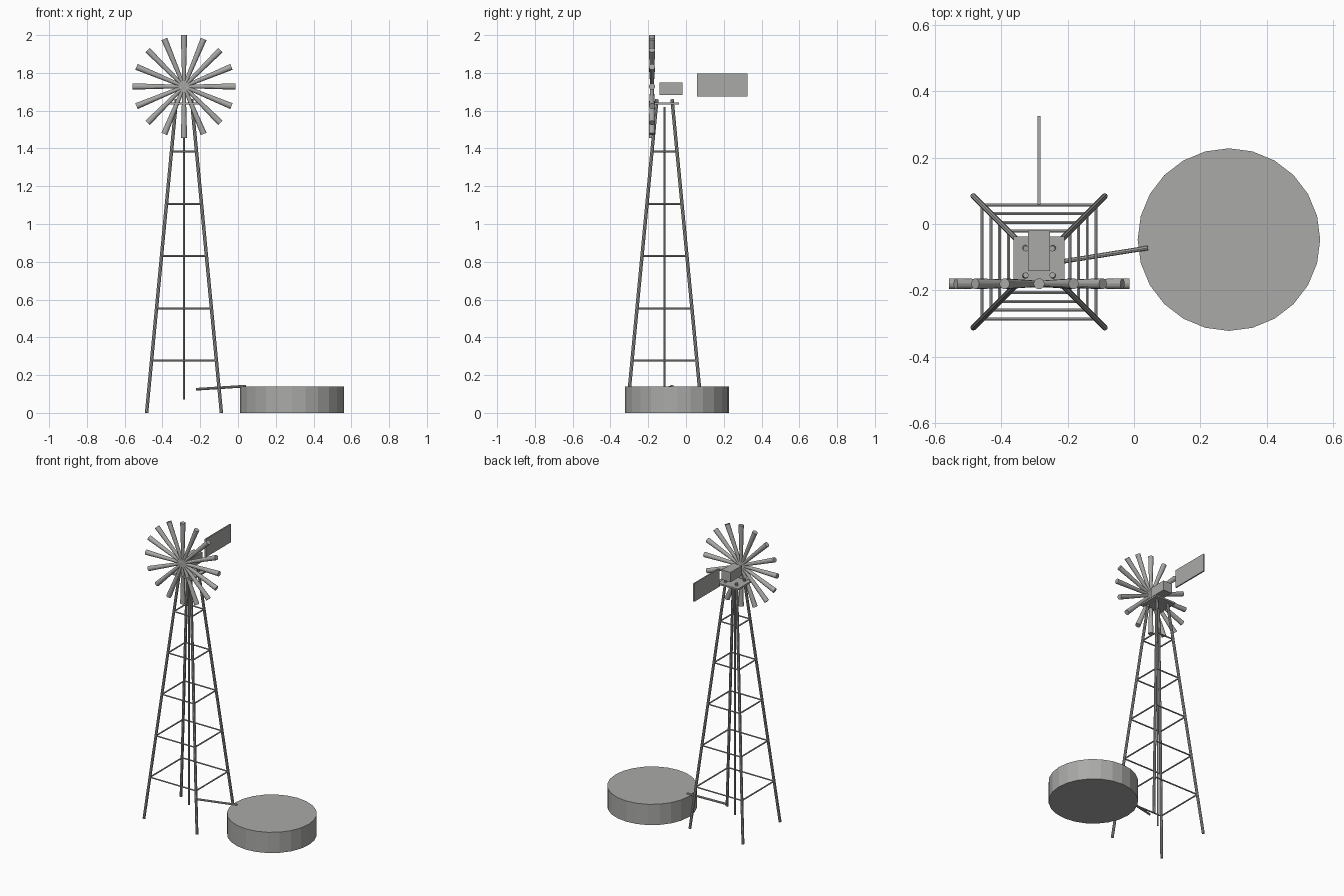
import bpy
import math
from mathutils import Vector

cube = bpy.data.objects.get("Cube")
if cube:
    bpy.data.objects.remove(cube, do_unlink=True)

# Single galvanised metal colour
metal = bpy.data.materials.new("galvanised grey")
metal.use_nodes = True
GREY = (0.40, 0.40, 0.39, 1)
metal.diffuse_color = GREY
metal.node_tree.nodes["Principled BSDF"].inputs["Base Color"].default_value = GREY


def finish(name):
    obj = bpy.context.object
    obj.name = name
    obj.data.materials.append(metal)
    return obj


def rod(name, start, end, r1, r2=None, sides=8):
    """Round bar between two points, optionally tapered."""
    a, b = Vector(start), Vector(end)
    bpy.ops.mesh.primitive_cone_add(
        vertices=sides, radius1=r1, radius2=r1 if r2 is None else r2,
        depth=(b - a).length, location=(a + b) / 2,
        rotation=(b - a).to_track_quat('Z', 'Y').to_euler())
    return finish(name)


def box(name, center, size):
    bpy.ops.mesh.primitive_cube_add(size=1, location=center)
    obj = finish(name)
    obj.scale = size
    return obj


TX, TY = -0.286, -0.114      # tower axis
HEIGHT = 1.66
FOOT, HEAD = 0.198, 0.04     # half widths of the tower
CORNERS = [(-1, -1), (1, -1), (1, 1), (-1, 1)]


def tower_point(corner, t):
    half = FOOT + (HEAD - FOOT) * t
    return (TX + corner[0] * half, TY + corner[1] * half, HEIGHT * t)


# Tower legs
for c in CORNERS:
    rod("tower_leg", tower_point(c, 0), tower_point(c, 1), 0.009)

# Horizontal braces, five rings
for level in range(1, 6):
    for i, c in enumerate(CORNERS):
        rod("tower_brace", tower_point(c, level / 6),
            tower_point(CORNERS[(i + 1) % 4], level / 6), 0.005, sides=6)

# Pump rod and platform
rod("pump_rod", (TX, TY, 0.07), (TX, TY, 1.62), 0.0055)
box("platform", (TX, TY, 1.638), (0.154, 0.154, 0.011))

# Gearbox and tail vane
box("gearbox", (TX, -0.08, 1.717), (0.066, 0.122, 0.066))
box("tail_vane", (TX, 0.192, 1.737), (0.009, 0.266, 0.122))

# Wheel of sixteen tapered blades
hub = Vector((TX, -0.18, 1.728))
for i in range(16):
    angle = math.tau * i / 16
    tip = hub + 0.272 * Vector((math.cos(angle), 0, math.sin(angle)))
    rod("wheel_blade", hub, tip, 0.009, 0.0165, sides=12)

# Water tank and feed pipe
bpy.ops.mesh.primitive_cylinder_add(vertices=24, radius=0.275, depth=0.14,
                                    location=(0.286, -0.047, 0.07))
finish("water_tank")
rod("feed_pipe", (-0.222, -0.114, 0.125), (0.042, -0.072, 0.142), 0.007)
